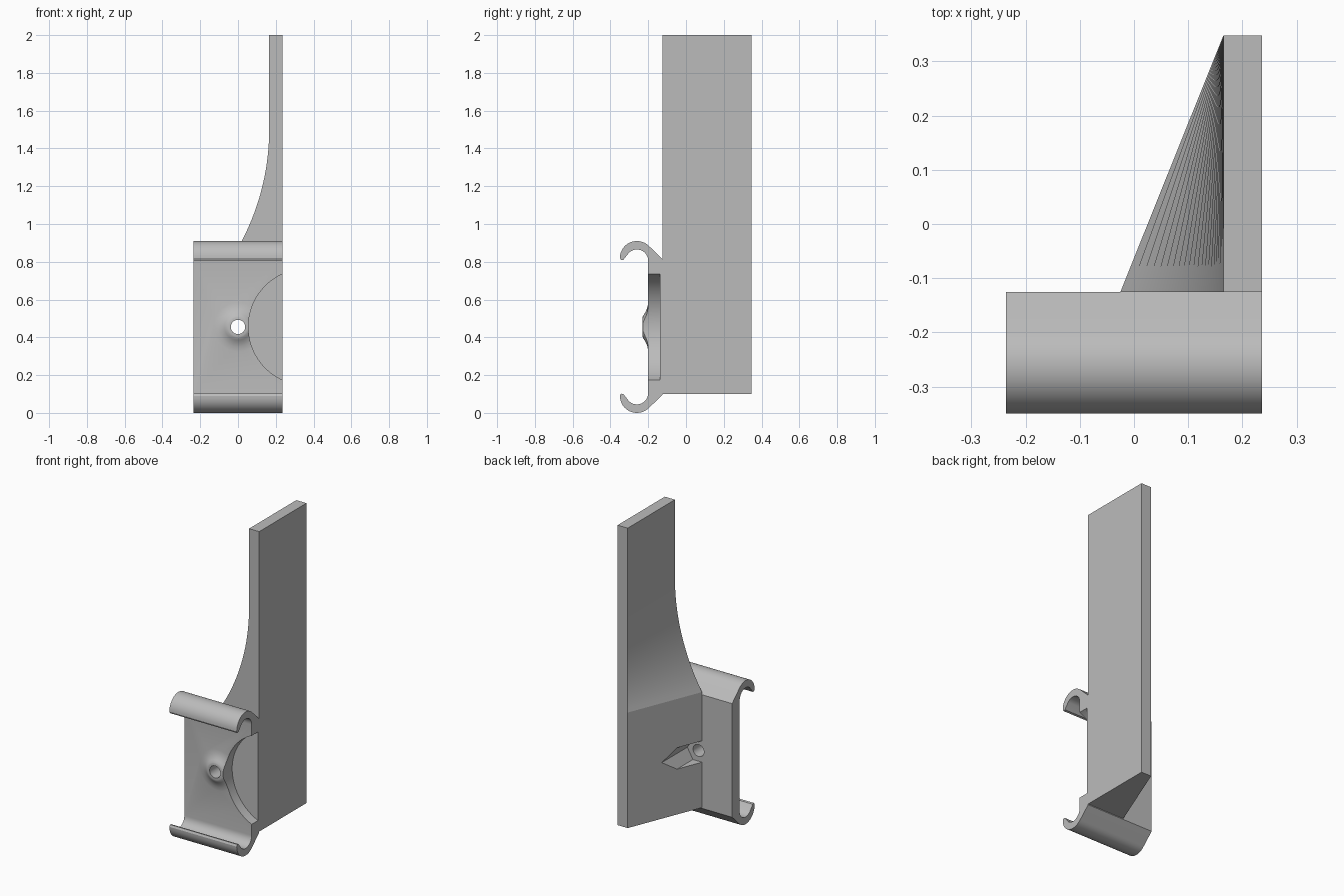
import bpy, bmesh
from math import sin, cos, pi, radians, sqrt
from mathutils import Matrix

cube = bpy.data.objects.get("Cube")
if cube:
    bpy.data.objects.remove(cube)

gray = bpy.data.materials.new("plain gray")
gray.use_nodes = True
gray.diffuse_color = (0.5, 0.5, 0.5, 1)
gray.node_tree.nodes["Principled BSDF"].inputs["Base Color"].default_value = gray.diffuse_color

HALF = 0.236      # half width of the clip
MID = 0.455       # height of the clip's centre
BACK = -0.125     # back of the clip, front of the wing
REAR = 0.348


def loft(name, rings):
    """Skin a list of equal closed rings and cap both ends."""
    bm = bmesh.new()
    loops = [[bm.verts.new(p) for p in ring] for ring in rings]
    n = len(loops[0])
    for a, b in zip(loops, loops[1:]):
        for i in range(n):
            j = (i + 1) % n
            bm.faces.new((a[i], a[j], b[j], b[i]))
    bm.faces.new(loops[0][::-1])
    bm.faces.new(loops[-1])
    bmesh.ops.recalc_face_normals(bm, faces=bm.faces)
    mesh = bpy.data.meshes.new(name)
    bm.to_mesh(mesh)
    bm.free()
    mesh.materials.append(gray)
    obj = bpy.data.objects.new(name, mesh)
    bpy.context.collection.objects.link(obj)
    return obj


def turned(name, x, profile, sides):
    """Solid of (radius, y) points turned about a y axis at height MID."""
    angles = [2 * pi * i / sides for i in range(sides)]
    return loft(name, [[(x + r * cos(a), y, MID + r * sin(a)) for a in angles]
                       for r, y in profile])


def combine(target, tool, operation):
    mod = target.modifiers.new(operation, "BOOLEAN")
    mod.operation = operation
    mod.solver = "EXACT"
    mod.object = tool
    bpy.context.view_layer.objects.active = target
    bpy.ops.object.modifier_apply(modifier=mod.name)
    bpy.data.objects.remove(tool)


def smooth(obj, degrees):
    bpy.ops.object.select_all(action="DESELECT")
    obj.select_set(True)
    bpy.context.view_layer.objects.active = obj
    bpy.ops.object.shade_smooth_by_angle(angle=radians(degrees))


def arc(y, z, r, start, end, steps):
    angles = [radians(start + (end - start) * i / steps) for i in range(steps + 1)]
    return [(y + r * cos(a), z + r * sin(a)) for a in angles]


# Clip: side profile with a hook at the top, mirrored for the bottom
upper = [(BACK, 0.815)]
upper += arc(-0.26, 0.82, 0.09, 45, 180, 16)
upper += [(-0.344, 0.808), (-0.331, 0.811)]
upper += arc(-0.26, 0.805, 0.06, 135, 0, 14)
profile = upper + [(y, 2 * MID - z) for y, z in reversed(upper)]
clip = loft("clip", [[(x, y, z) for y, z in profile] for x in (-HALF, HALF)])

# Flared boss around the screw hole
boss = turned("boss", 0, [(0.13, -0.19), (0.13, -0.2), (0.105, -0.204), (0.085, -0.211),
                          (0.07, -0.22), (0.058, -0.228), (0.05, -0.23)], 48)
combine(clip, boss, "UNION")

# Round recess open to the side, and the screw hole
combine(clip, turned("recess_cutter", 0.363, [(0.308, -0.4), (0.308, -0.137)], 96), "DIFFERENCE")
combine(clip, turned("hole_cutter", 0, [(0.038, -0.4), (0.038, 0)], 32), "DIFFERENCE")
smooth(clip, 25)

# Wing: tall plate whose foot swells into a curved gusset
INNER, REACH, RADIUS, TOP = 0.165, 0.19, 1.27, 1.5
drop = sqrt(2 * RADIUS * REACH - REACH ** 2)
levels = [(0.1, REACH)]
for i in range(25):
    h = drop * (1 - i / 24)
    levels.append((TOP - h, RADIUS - sqrt(RADIUS ** 2 - h ** 2)))
levels.append((2.0, 0))
wing = loft("wing", [[(HALF, BACK, z), (HALF, REAR, z), (INNER, REAR, z),
                      (INNER - d, BACK, z)] for z, d in levels])

# Hexagonal nut pocket reaching into the gusset
combine(wing, turned("pocket_cutter", 0, [(0.078, BACK - 0.02), (0.078, 0.4)], 6), "DIFFERENCE")
smooth(wing, 15)
